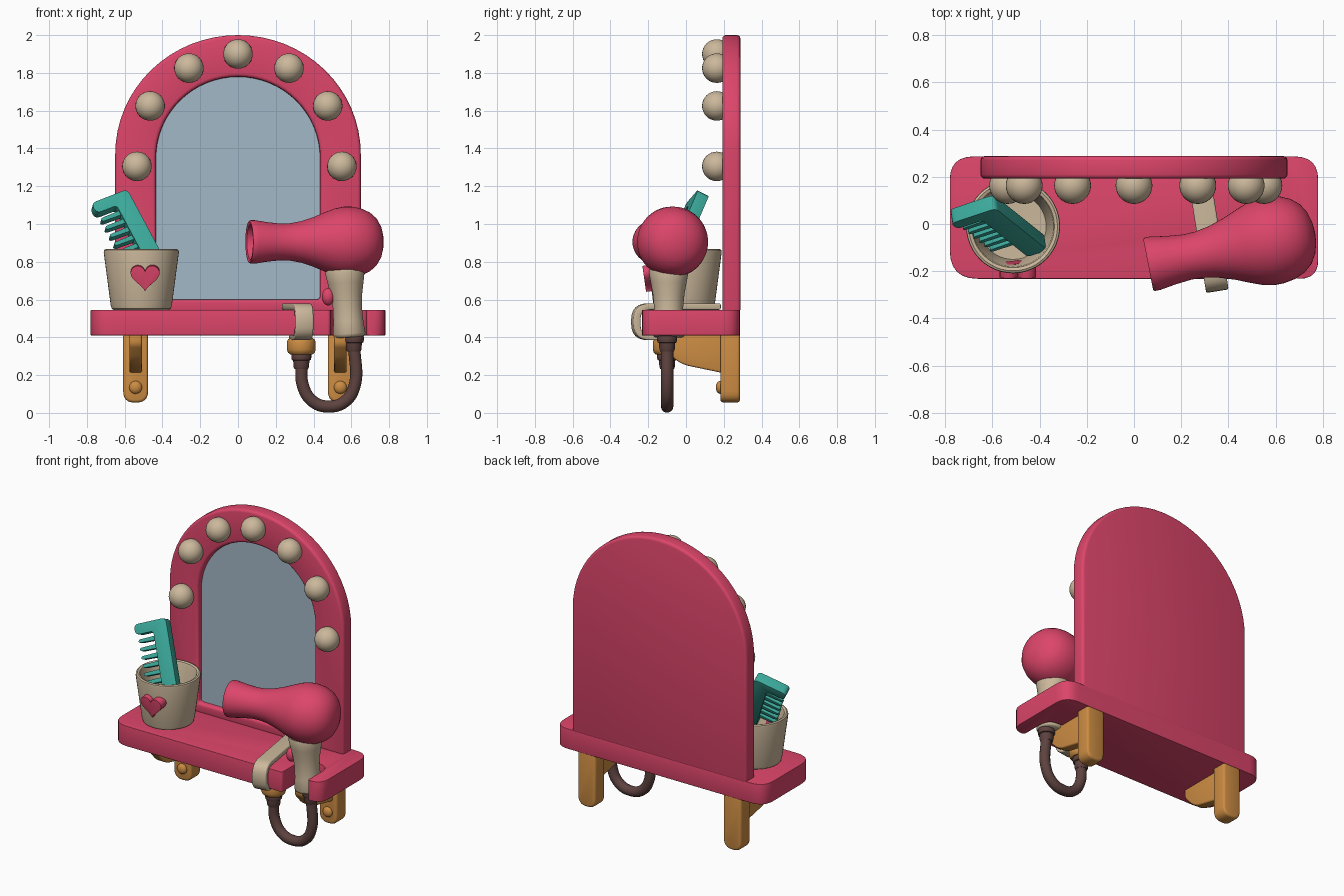
import bpy, bmesh
from math import sin, cos, pi, radians
from mathutils import Matrix, Vector

cube = bpy.data.objects.get("Cube")
if cube:
    bpy.data.objects.remove(cube)


def material(name, *rgb):
    m = bpy.data.materials.new(name)
    m.use_nodes = True
    m.diffuse_color = (*rgb, 1)
    bsdf = next(n for n in m.node_tree.nodes if n.type == 'BSDF_PRINCIPLED')
    bsdf.inputs["Base Color"].default_value = (*rgb, 1)
    return m


pink = material("raspberry pink", .72, .06, .145)
cream = material("cream", .60, .48, .33)
wood = material("orange wood", .60, .26, .055)
brown = material("dark brown", .11, .055, .05)
teal = material("teal", .045, .40, .33)
glass = material("mirror blue", .37, .48, .58)


def finish(bm, name, mat, bevel=0.0, matrix=None):
    """Bevel the sharp edges, place the mesh and shade it."""
    bmesh.ops.recalc_face_normals(bm, faces=bm.faces)
    if bevel:
        sharp = [e for e in bm.edges if e.calc_face_angle(0) > radians(35)]
        bmesh.ops.bevel(bm, geom=sharp, offset=bevel, offset_type='OFFSET', segments=3,
                        profile=.5, affect='EDGES', clamp_overlap=True)
    if matrix:
        bm.transform(matrix)
        bmesh.ops.recalc_face_normals(bm, faces=bm.faces)
    me = bpy.data.meshes.new(name)
    bm.to_mesh(me)
    bm.free()
    me.materials.append(mat)
    me.shade_smooth()
    me.set_sharp_from_angle(angle=radians(42))
    ob = bpy.data.objects.new(name, me)
    bpy.context.collection.objects.link(ob)
    return ob


def add_prism(bm, pts, lo, hi, axis):
    def place(p, t):
        v = [p[0], p[1]]
        v.insert("xyz".index(axis), t)
        return bm.verts.new(v)
    a = [place(p, lo) for p in pts]
    b = [place(p, hi) for p in pts]
    bm.faces.new(a)
    bm.faces.new(b[::-1])
    bridge(bm, a, b)


def bridge(bm, a, b):
    for i in range(len(a)):
        bm.faces.new((a[i - 1], a[i], b[i], b[i - 1]))


def prism(name, pts, lo, hi, axis, mat, bevel=0.0, matrix=None):
    bm = bmesh.new()
    add_prism(bm, pts, lo, hi, axis)
    return finish(bm, name, mat, bevel, matrix)


def rounded(corners, steps=6):
    """Outline from (x, y, radius) corners."""
    out = []
    for i, (x, y, r) in enumerate(corners):
        p = Vector((x, y))
        before = Vector(corners[i - 1][:2])
        after = Vector(corners[(i + 1) % len(corners)][:2])
        if not r:
            out.append(p)
            continue
        a = p + (before - p).normalized() * r
        b = p + (after - p).normalized() * r
        for k in range(steps + 1):
            t = k / steps
            out.append(a * (1 - t) ** 2 + p * 2 * t * (1 - t) + b * t * t)
    return out


def lathe(name, profile, mat, matrix, segs=40):
    """Spin (radius, height) points round the local z axis."""
    bm = bmesh.new()
    vs = [bm.verts.new((r, 0, h)) for r, h in profile]
    es = [bm.edges.new(pair) for pair in zip(vs, vs[1:])]
    bmesh.ops.spin(bm, geom=vs + es, cent=(0, 0, 0), axis=(0, 0, 1),
                   angle=2 * pi, steps=segs, use_merge=True)
    bmesh.ops.remove_doubles(bm, verts=bm.verts, dist=.0005)
    return finish(bm, name, mat, 0, matrix)


def ball(name, loc, size, mat):
    bm = bmesh.new()
    bmesh.ops.create_uvsphere(bm, u_segments=28, v_segments=16, radius=1)
    return finish(bm, name, mat, 0, Matrix.LocRotScale(Vector(loc), None, Vector(size)))


def arch(w, bottom, spring, top, n=32):
    arc = [(w * cos(pi * i / n), spring + (top - spring) * sin(pi * i / n)) for i in range(n + 1)]
    return [(w, bottom)] + arc + [(-w, bottom)]


# Mirror frame with a recess, and the glass inside it
outer, inner = arch(.65, .53, 1.37, 2.0), arch(.435, .6, 1.35, 1.78)
bm = bmesh.new()
rings = [[bm.verts.new((x, y, z)) for x, z in pts]
         for pts, y in ((outer, .288), (outer, .192), (inner, .192), (inner, .245))]
for a, b in zip(rings, rings[1:]):
    bridge(bm, a, b)
bm.faces.new(rings[0])
bm.faces.new(rings[-1])
finish(bm, "mirror_frame", pink, .018)
prism("mirror_glass", inner, .23, .25, 'y', glass)

# Bulbs round the arch
for i, (x, z) in enumerate([(-.535, 1.305), (-.465, 1.625), (-.26, 1.825), (0, 1.9),
                            (.27, 1.825), (.475, 1.625), (.55, 1.305)]):
    ball(f"bulb_{i + 1}", (x, .163, z), (.078,) * 3, cream)

# Shelf with a slot for the dryer handle
prism("shelf", rounded([(-.78, -.232, .12), (.49, -.232, .02), (.49, 0, .08), (.68, 0, .08),
                        (.68, -.232, .02), (.78, -.232, .08), (.78, .286, .1), (-.78, .286, .1)]),
      .41, .545, 'z', pink, .028)

# Wall brackets: post, curved arm and screw
for side, x in (("right", -.542), ("left", .542)):
    w = .066
    prism(f"{side}_bracket_post", rounded([(x - w, .42, 0), (x - w, .055, .06),
                                           (x + w, .055, .06), (x + w, .42, 0)]),
          .182, .286, 'y', wood, .015)
    prism(f"{side}_bracket_arm", rounded([(-.13, .42, 0), (-.13, .36, .02), (-.04, .26, .06),
                                          (.2, .21, 0), (.2, .42, 0)]),
          x - .033, x + .033, 'x', wood, .01)
    ball(f"{side}_bracket_screw", (x, .18, .135), (.034, .022, .034), wood)

# Cup with a heart on its front
lathe("cup", [(0, .545), (.145, .545), (.157, .552), (.162, .57), (.199, .85), (.197, .862),
              (.188, .867), (.175, .862), (.17, .85), (.14, .58), (0, .575)],
      cream, Matrix.Translation((-.512, -.01, 0)), 48)
heart = []
for i in range(48):
    t = 2 * pi * i / 48
    heart.append((.0048 * 16 * sin(t) ** 3,
                  .0048 * (13 * cos(t) - 5 * cos(2 * t) - 2 * cos(3 * t) - cos(4 * t))))
prism("cup_heart", heart, -.025, .035, 'y', pink, .008,
      Matrix.Translation((-.492, -.198, .725)) @ Matrix.Rotation(radians(8), 4, 'X'))

# Comb: spine, end block and teeth, leaning in the cup
down = Vector((.44, -.353, -.824)).normalized()
normal = Vector((-.845, -.33, -.42)).cross(down).normalized()
across = down.cross(normal)
place = Matrix((across, down, normal)).transposed().to_4x4()
place.translation = (-.59, .095, 1.17)
bm = bmesh.new()
add_prism(bm, rounded([(0, 0, .03), (.215, 0, .03), (.215, .065, .03), (.095, .065, .02),
                       (.095, .5, .02), (0, .5, .02)], 4), -.033, .033, 'z')
for i in range(6):
    b = .092 + .052 * i
    add_prism(bm, rounded([(.08, b, 0), (.205, b + .004, .012), (.205, b + .024, .012),
                           (.08, b + .028, 0)], 3), -.022, .022, 'z')
finish(bm, "comb", teal, .009, place)

# Hair dryer body, lying along a slightly turned axis
aim = Vector((.98, .19, 0)).to_track_quat('Z', 'Y')
lathe("dryer_body", [(0, .09), (.075, .085), (.092, .005), (.1, 0), (.11, 0), (.115, .008),
                     (.115, .03), (.104, .1), (.097, .17), (.099, .22), (.11, .28), (.133, .35),
                     (.158, .41), (.177, .46), (.187, .51), (.187, .55), (.178, .6), (.158, .645),
                     (.128, .68), (.09, .703), (.045, .716), (0, .72)],
      pink, Matrix.LocRotScale(Vector((.06, -.172, .905)), aim, None), 48)

# Dryer handle and its switch
lathe("dryer_handle", [(0, .36), (.1, .36), (.104, .34), (.095, .29), (.084, .23), (.077, .16),
                       (.079, .09), (.086, .02), (.08, .005), (.07, 0), (0, 0)],
      cream, Matrix.Translation((.59, -.092, .4)) @ Matrix.Rotation(radians(-4), 4, 'Y'))
ball("dryer_switch", (.478, -.11, .615), (.034, .034, .046), pink)

# Hook strap wrapped over the shelf edge
strap = rounded([(.18, .58, .01), (-.288, .58, .09), (-.288, .385, .09), (-.06, .385, .01),
                 (-.06, .415, .01), (-.25, .415, .05), (-.25, .546, .05), (.18, .546, .01)])
prism("hook_strap", strap, -.048, .048, 'x', cream, .008,
      Matrix.Translation((.308, 0, 0)) @ Matrix.Rotation(radians(9), 4, 'Z'))

# Plug cap, cable sleeves and cable
lathe("plug_cap", [(0, .31), (.06, .31), (.071, .32), (.076, .335), (.076, .375), (.07, .39),
                   (.06, .396), (0, .396)], wood, Matrix.Translation((.335, -.1, 0)))
sleeve = [(0, 0), (.036, 0), (.041, .012), (.043, .045), (.05, .048), (.053, .06),
          (.053, .08), (.047, .09), (0, .09)]
lathe("plug_sleeve", sleeve, brown, Matrix.Translation((.335, -.1, .232)))
lathe("handle_sleeve", sleeve, brown, Matrix.Translation((.613, -.1, .325)))

curve = bpy.data.curves.new("cable", 'CURVE')
curve.dimensions = '3D'
curve.bevel_depth = .033
curve.bevel_resolution = 5
path = [(.337, .27), (.345, .14), (.4, .058), (.485, .034), (.565, .06), (.616, .14), (.616, .35)]
spline = curve.splines.new('BEZIER')
spline.bezier_points.add(len(path) - 1)
for p, (x, z) in zip(spline.bezier_points, path):
    p.co = (x, -.1, z)
    p.handle_left_type = p.handle_right_type = 'AUTO'
curve.materials.append(brown)
cable = bpy.data.objects.new("cable", curve)
bpy.context.collection.objects.link(cable)
